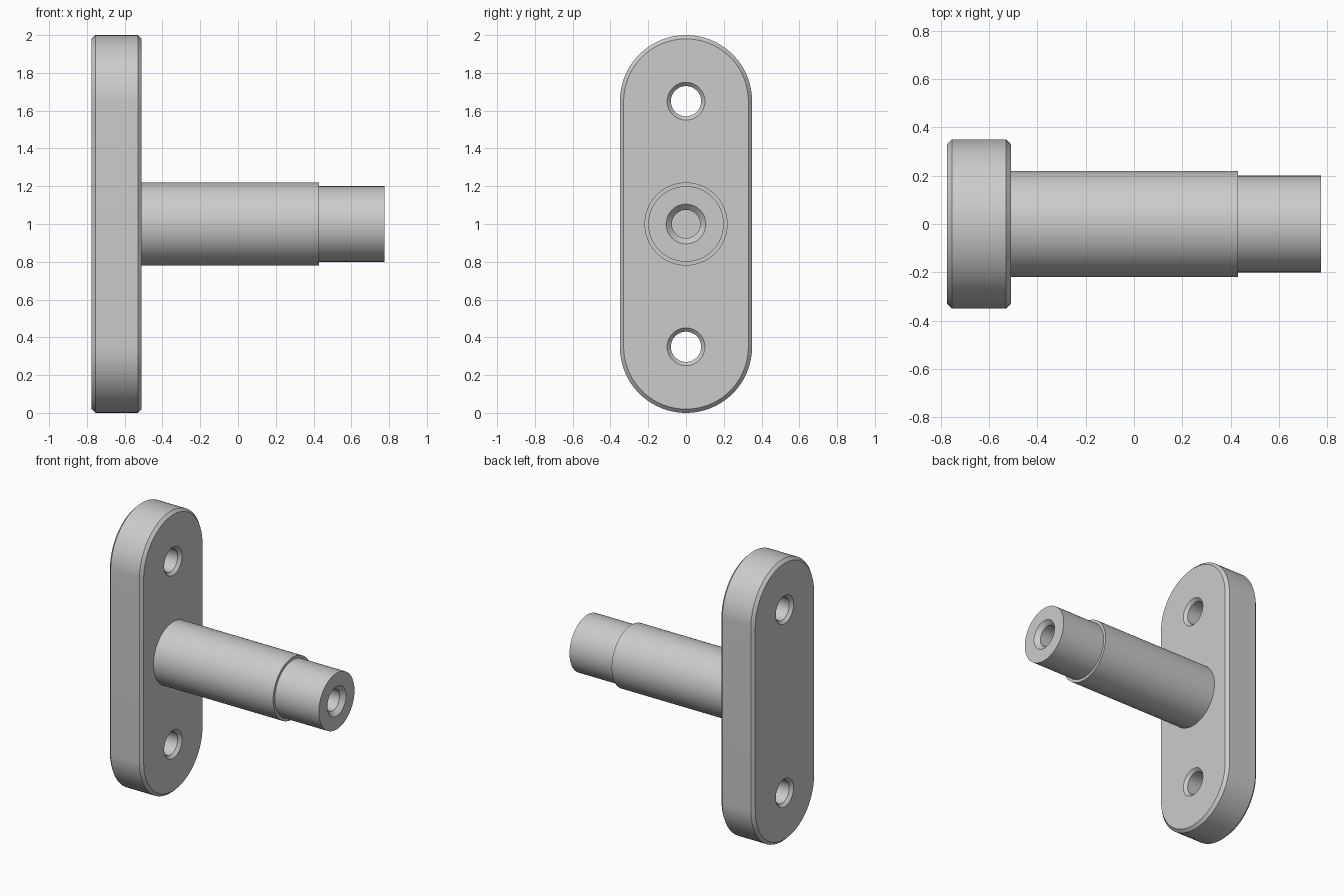
import bpy, bmesh, math

if "Cube" in bpy.data.objects:
    bpy.data.objects.remove(bpy.data.objects["Cube"])

SEG = 96
X0, X1, C = -0.775, -0.51, 0.02   # plate back, plate front, chamfer

grey = bpy.data.materials.new("plain grey")
grey.diffuse_color = (0.6, 0.6, 0.6, 1)
grey.use_nodes = True
grey.node_tree.nodes["Principled BSDF"].inputs["Base Color"].default_value = grey.diffuse_color


def circle(r, z):
    return [(r * math.cos(2 * math.pi * i / SEG),
             z + r * math.sin(2 * math.pi * i / SEG)) for i in range(SEG)]


def slot(r):
    # Upright rounded outline with arc centres at z = 0.35 and z = 1.65
    half = SEG // 2
    pts = []
    for zc, start in ((1.65, 0), (0.35, math.pi)):
        for i in range(half + 1):
            a = start + math.pi * i / half
            pts.append((r * math.cos(a), zc + r * math.sin(a)))
    return pts


def loft(name, sections):
    # Join (x, outline) sections in order and cap both ends
    bm = bmesh.new()
    rings = [[bm.verts.new((x, y, z)) for y, z in pts] for x, pts in sections]
    for a, b in zip(rings, rings[1:]):
        for i in range(len(a)):
            j = (i + 1) % len(a)
            bm.faces.new((a[i], a[j], b[j], b[i]))
    bm.faces.new(rings[0])
    bm.faces.new(rings[-1])
    bmesh.ops.recalc_face_normals(bm, faces=bm.faces)
    mesh = bpy.data.meshes.new(name)
    bm.to_mesh(mesh)
    bm.free()
    mesh.materials.append(grey)
    ob = bpy.data.objects.new(name, mesh)
    bpy.context.collection.objects.link(ob)
    return ob


def activate(ob):
    bpy.ops.object.select_all(action='DESELECT')
    ob.select_set(True)
    bpy.context.view_layer.objects.active = ob


# Mounting plate with chamfered rims
plate = loft("mounting_plate", [(X0, slot(0.35 - C)), (X0 + C, slot(0.35)),
                                (X1 - C, slot(0.35)), (X1, slot(0.35 - C))])

# Screw holes, countersunk on both faces
for z in (0.35, 1.65):
    e = 0.01
    cutter = loft("hole_cutter", [
        (X0 - e, circle(0.10 + e, z)), (X0 + C, circle(0.08, z)),
        (X1 - C, circle(0.08, z)), (X1 + e, circle(0.10 + e, z))])
    cutter.hide_render = True
    mod = plate.modifiers.new("hole", 'BOOLEAN')
    mod.operation = 'DIFFERENCE'
    mod.solver = 'EXACT'
    mod.object = cutter
    activate(plate)
    bpy.ops.object.modifier_apply(modifier=mod.name)
    bpy.data.objects.remove(cutter)

# Stepped shaft with a blind, chamfered bore in its end
profile = [(X1 - 0.01, 0.22), (0.43, 0.22), (0.43, 0.20), (0.775, 0.20),
           (0.775, 0.105), (0.745, 0.075), (0.375, 0.075)]
shaft = loft("stepped_shaft", [(x, circle(r, 1.0)) for x, r in profile])

for ob in (plate, shaft):
    activate(ob)
    bpy.ops.object.shade_smooth_by_angle(angle=math.radians(30))
